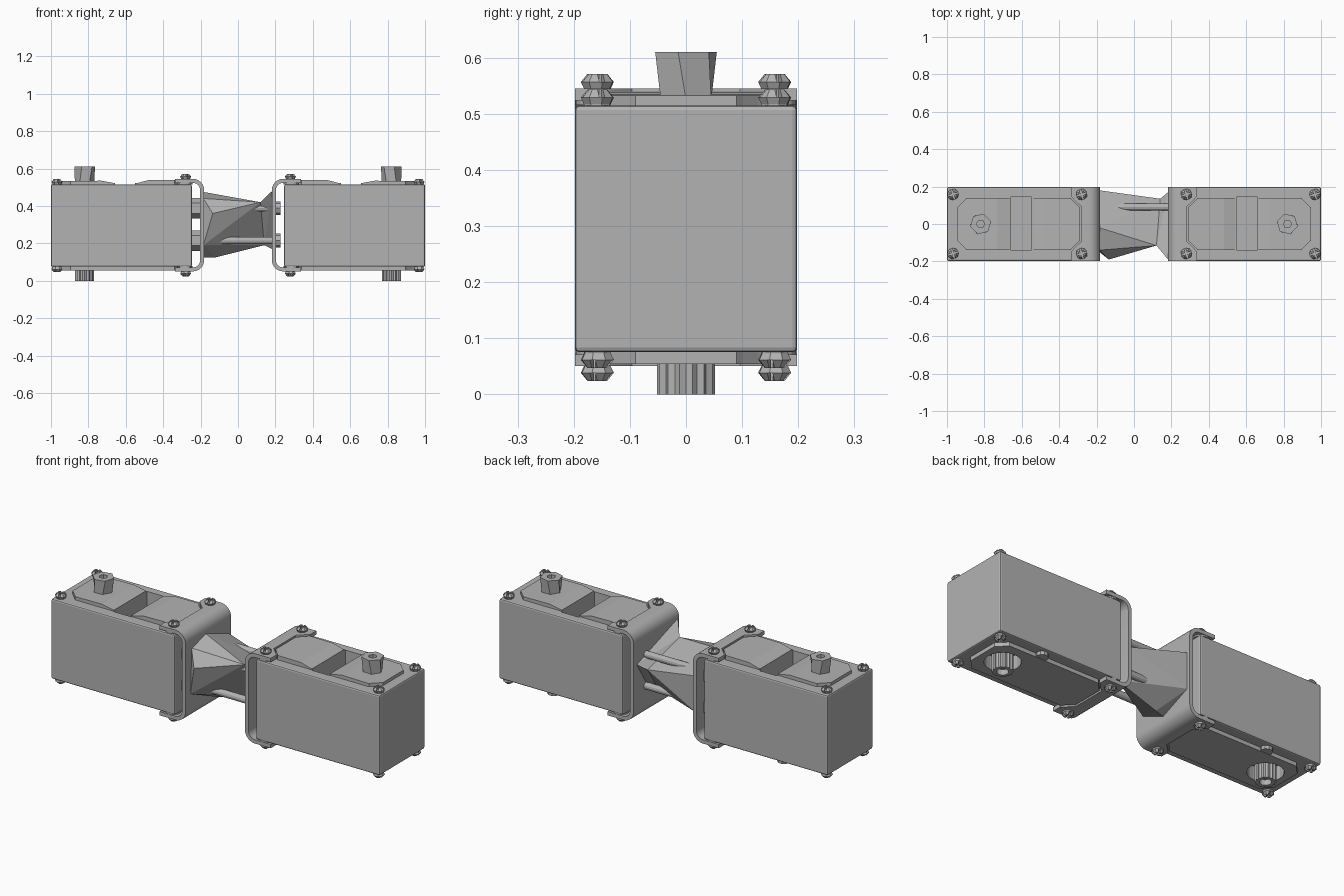
import bpy, bmesh, math
from mathutils import Vector, Matrix

if "Cube" in bpy.data.objects:
    bpy.data.objects.remove(bpy.data.objects["Cube"], do_unlink=True)

grey = bpy.data.materials.new("plain grey")
grey.use_nodes = True
GREY = (0.45, 0.45, 0.45, 1)
grey.diffuse_color = GREY
grey.node_tree.nodes["Principled BSDF"].inputs["Base Color"].default_value = GREY


def finish(name, bm):
    bmesh.ops.recalc_face_normals(bm, faces=bm.faces)
    mesh = bpy.data.meshes.new(name)
    bm.to_mesh(mesh)
    bm.free()
    mesh.materials.append(grey)
    ob = bpy.data.objects.new(name, mesh)
    bpy.context.collection.objects.link(ob)
    return ob


def prism(name, outline, lo, hi, axis="z"):
    """Extrude a 2D outline: (x, y) along z, (x, z) along y, or (y, z) along x."""
    place = {"z": lambda a, b, t: (a, b, t), "y": lambda a, b, t: (a, t, b),
             "x": lambda a, b, t: (t, a, b)}[axis]
    bm = bmesh.new()
    face = bm.faces.new([bm.verts.new(place(a, b, lo)) for a, b in outline])
    new = bmesh.ops.extrude_face_region(bm, geom=[face])["geom"]
    bmesh.ops.translate(bm, vec=place(0, 0, hi - lo),
                        verts=[v for v in new if isinstance(v, bmesh.types.BMVert)])
    return finish(name, bm)


def box(name, x, y, z):
    return prism(name, [(x[0], y[0]), (x[1], y[0]), (x[1], y[1]), (x[0], y[1])], *z)


def ring(cx, cy, r, n, r2=None, turn=0):
    return [(cx + (r if i % 2 or r2 is None else r2) * math.cos(turn + math.tau * i / n),
             cy + (r if i % 2 or r2 is None else r2) * math.sin(turn + math.tau * i / n))
            for i in range(n)]


def lathe(name, profile, n, twist=0):
    """Stack polygon rings of (radius, z), capped at both ends."""
    bm = bmesh.new()
    rows = [[bm.verts.new((x, y, z)) for x, y in ring(0, 0, r, n, turn=twist * k)]
            for k, (r, z) in enumerate(profile)]
    for a, b in zip(rows, rows[1:]):
        for i in range(n):
            bm.faces.new((a[i], a[(i + 1) % n], b[(i + 1) % n], b[i]))
    bm.faces.new(rows[0])
    bm.faces.new(rows[-1])
    return finish(name, bm)


def apply(ob, mod):
    bpy.context.view_layer.update()
    with bpy.context.temp_override(object=ob, active_object=ob):
        bpy.ops.object.modifier_apply(modifier=mod.name)


def carve(ob, tool, operation="DIFFERENCE", keep=False):
    mod = ob.modifiers.new("carve", "BOOLEAN")
    mod.operation, mod.object, mod.solver = operation, tool, "EXACT"
    apply(ob, mod)
    if not keep:
        bpy.data.objects.remove(tool, do_unlink=True)


def bevel(ob, width, segments=2):
    mod = ob.modifiers.new("bevel", "BEVEL")
    mod.width, mod.segments, mod.limit_method = width, segments, "ANGLE"
    apply(ob, mod)


def mirrored(ob):
    ob.modifiers.new("mirror", "MIRROR").use_mirror_merge = False
    return ob


def cover_outline(grow=0.0):
    """Long plate outline with cut corners that clear the screws."""
    x0, x1, w = -0.945 - grow, -0.29 + grow, 0.14 + grow
    corner = [(0, 0.05), (0.012, 0.04), (0.04, 0.012), (0.05, 0)]
    pts = [(x0 + a, w - b) for a, b in corner]
    pts += [(x1 - a, w - b) for a, b in reversed(corner)]
    return pts + [(x, -y) for x, y in reversed(pts)]


SHAFT = -0.82

# Motor case with the slot on top and the round well below
case = box("motor_case", (-1, -0.247), (-0.198, 0.198), (0.075, 0.515))
bevel(case, 0.008)
slot = ((-0.657, -0.55), (-0.143, 0.148), (0.38, 0.6))
carve(case, box("slot_cutter", *slot))
carve(case, prism("well_cutter", ring(SHAFT, 0, 0.09, 20), 0.03, 0.13))
mirrored(case)

# Top cover with its sloped pads
pads = [(-0.96, 0.5), (-0.96, 0.532), (-0.73, 0.535), (-0.66, 0.522),
        (-0.54, 0.522), (-0.48, 0.538), (-0.28, 0.54), (-0.28, 0.5)]
cover = prism("top_cover", pads, -0.2, 0.2, "y")
carve(cover, prism("outline_cutter", cover_outline(), 0.51, 0.6), "INTERSECT")
carve(cover, box("slot_cutter", *slot))
mirrored(cover)

# Bottom cover with the round opening and a side nub
base = prism("bottom_cover", cover_outline(), 0.054, 0.08)
carve(base, prism("opening_cutter", ring(SHAFT, 0, 0.09, 20), 0.03, 0.1))
mirrored(base)
mirrored(prism("bottom_nub", ring(-0.7, 0.15, 0.032, 10), 0.056, 0.085))

# Upper horn: twisted hexagon with a socket
horn = lathe("horn", [(0.052, 0.525), (0.057, 0.61)], 6, 0.25)
horn.data.transform(Matrix.Translation((SHAFT, 0, 0)))
carve(horn, prism("socket_cutter", ring(SHAFT, 0, 0.022, 6), 0.58, 0.65))
mirrored(horn)

# Lower splined shaft with a hollow end
shaft = prism("splined_shaft", ring(SHAFT, 0, 0.052, 28, 0.046), 0.0, 0.14)
carve(shaft, prism("bore_cutter", ring(SHAFT, 0, 0.03, 12), -0.02, 0.03))
mirrored(shaft)

# C-shaped bracket: rounded strip, notched around the covers
def strip(x1, z0, z1, r):
    arc = [math.radians(a) for a in range(0, 91, 15)]
    up = [(x1 - r + r * math.sin(a), z1 - r + r * math.cos(a)) for a in arc]
    return [(-0.338, z1)] + up + [(x, z0 + z1 - z) for x, z in reversed(up)] + [(-0.338, z0)]


outer = strip(-0.181, 0.05, 0.545, 0.06)
inner = strip(-0.202, 0.071, 0.524, 0.04)
bracket = prism("bracket", outer + inner[::-1], -0.198, 0.198, "y")
carve(bracket, prism("notch_cutter", cover_outline(0.006), 0.0, 0.6))
mirrored(bracket)
bpy.context.view_layer.objects.active = bracket
bracket.select_set(True)
bpy.ops.object.shade_smooth_by_angle(angle=math.radians(30))
bracket.select_set(False)

# Round tabs under the inner screws
for y in (-0.155, 0.155):
    for z in (0.0505, 0.516):
        mirrored(prism("bracket_tab", ring(-0.285, y, 0.042, 14), z, z + 0.028))

# Cross-slotted screws on every corner
screw = lathe("screw", [(0.024, -0.01), (0.025, 0.0), (0.031, 0.012), (0.019, 0.026)], 8)
carve(screw, box("cross_cutter", (-0.005, 0.005), (-0.05, 0.05), (0.012, 0.05)))
carve(screw, box("cross_cutter", (-0.05, 0.05), (-0.005, 0.005), (0.012, 0.05)))
head = screw.data
bpy.data.objects.remove(screw, do_unlink=True)
for sx in (-1, 1):
    for y in (-0.158, 0.158):
        for x, top, bottom in ((0.968, 0.517, 0.073), (0.28, 0.545, 0.05)):
            for z, flip in ((top, 0), (bottom, math.pi)):
                ob = bpy.data.objects.new("screw", head)
                ob.matrix_world = (Matrix.Translation((sx * x, y, z))
                                   @ Matrix.Rotation(flip, 4, "X")
                                   @ Matrix.Rotation(0.3, 4, "Z"))
                bpy.context.collection.objects.link(ob)

# Tie rods with nuts on one side and heads on the other
for y in (-0.09, 0.09):
    for z in (0.215, 0.388):
        prism("tie_rod", ring(y, z, 0.019, 12), -0.21, 0.21, "x")
        prism("rod_nut", ring(y, z, 0.055, 6, turn=math.pi / 6), -0.247, -0.2, "x")
        prism("rod_head", ring(y, z, 0.037, 8), 0.2, 0.226, "x")


# Faceted link between the brackets: wide, pinched, then flared
def hull(name, points):
    bm = bmesh.new()
    for p in points:
        bm.verts.new(p)
    bmesh.ops.convex_hull(bm, input=bm.verts)
    return finish(name, bm)


waist = [(0.12, -0.115, 0.42), (0.14, 0.135, 0.33), (0.14, 0.04, 0.19)]
root = [(-0.185, y, z) for y, z in
        ((0.18, 0.4), (-0.02, 0.475), (-0.14, 0.44), (-0.15, 0.19), (0.0, 0.125), (0.18, 0.2))]
hull("link_body", root + waist + [(-0.135, -0.19, 0.36), (-0.12, 0.02, 0.125)])
hull("link_flare", waist + [(0.182, -0.19, 0.48), (0.182, 0.17, 0.36), (0.182, 0.05, 0.17)])
